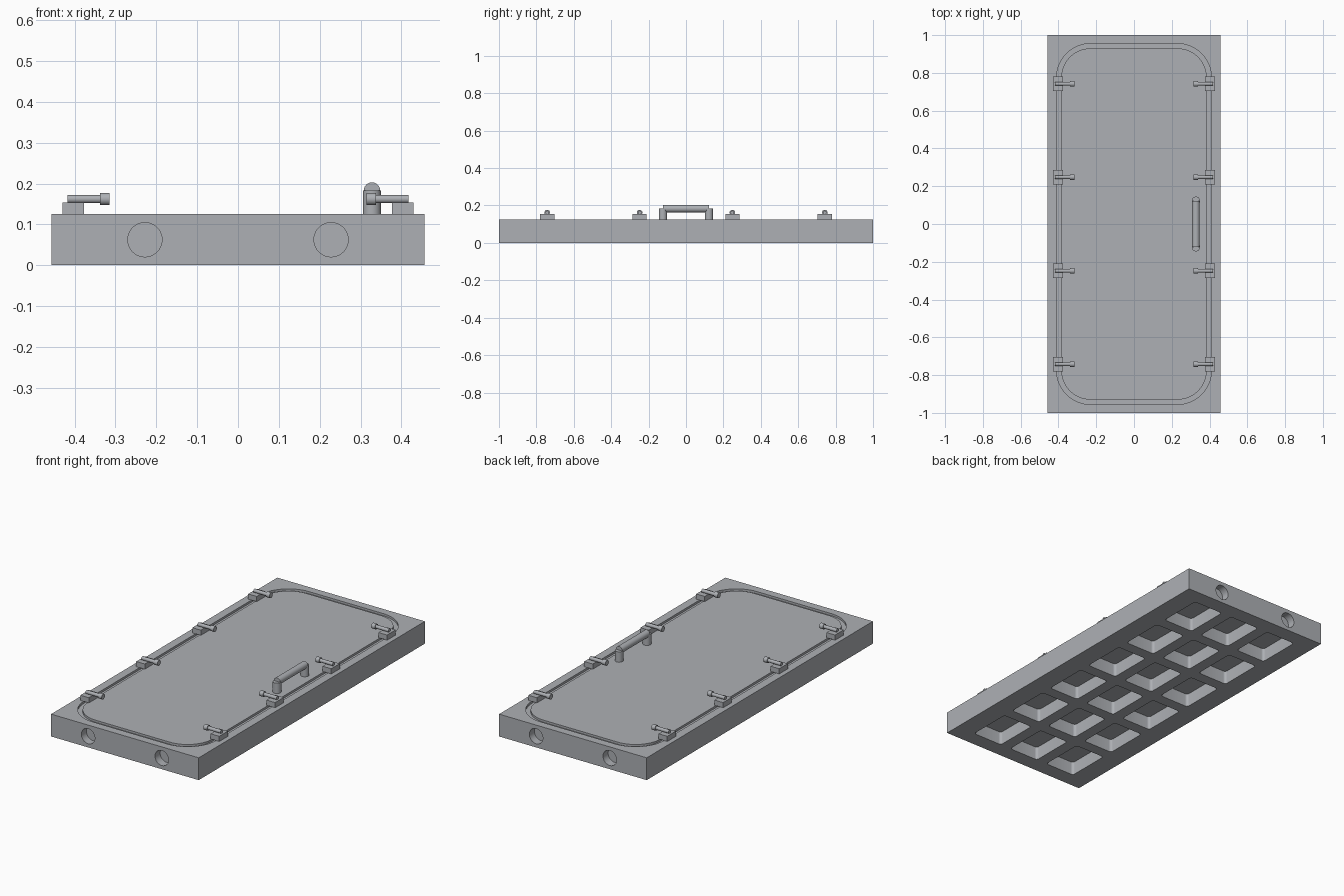
import bpy, bmesh, math
from mathutils import Matrix, Vector

if "Cube" in bpy.data.objects:
    bpy.data.objects.remove(bpy.data.objects["Cube"])

grey = bpy.data.materials.new("satin_grey")
grey.diffuse_color = (0.42, 0.435, 0.46, 1)
grey.use_nodes = True
grey.node_tree.nodes["Principled BSDF"].inputs["Base Color"].default_value = grey.diffuse_color
TOP = 0.125


def finish(bm, name, smooth=True):
    bmesh.ops.recalc_face_normals(bm, faces=bm.faces)
    me = bpy.data.meshes.new(name)
    bm.to_mesh(me)
    bm.free()
    ob = bpy.data.objects.new(name, me)
    bpy.context.collection.objects.link(ob)
    me.materials.append(grey)
    if smooth:
        shade(ob)
    return ob


def shade(ob):
    bpy.ops.object.select_all(action='DESELECT')
    bpy.context.view_layer.objects.active = ob
    ob.select_set(True)
    bpy.ops.object.shade_smooth_by_angle(angle=math.radians(30))


def box(bm, x0, x1, y0, y1, z0, z1):
    m = Matrix.Translation(((x0 + x1) / 2, (y0 + y1) / 2, (z0 + z1) / 2))
    bmesh.ops.create_cube(bm, size=1, matrix=m @ Matrix.Diagonal((x1 - x0, y1 - y0, z1 - z0, 1)))


def rod(bm, a, b, r, n=32):
    a, b = Vector(a), Vector(b)
    rot = (b - a).to_track_quat('Z', 'Y').to_matrix().to_4x4()
    bmesh.ops.create_cone(bm, cap_ends=True, segments=n, radius1=r, radius2=r,
                          depth=(b - a).length, matrix=Matrix.Translation((a + b) / 2) @ rot)


def round_rect(cx, cy, hx, hy, r, n):
    pts = []
    for k, (sx, sy) in enumerate([(1, 1), (-1, 1), (-1, -1), (1, -1)]):
        for i in range(n + 1):
            t = math.pi / 2 * (k + i / n)
            pts.append((cx + sx * (hx - r) + r * math.cos(t), cy + sy * (hy - r) + r * math.sin(t)))
    return pts


def loop(bm, pts, z):
    return [bm.verts.new((x, y, z)) for x, y in pts]


def bridge(bm, a, b):
    for i in range(len(a)):
        j = (i + 1) % len(a)
        bm.faces.new((a[i], a[j], b[j], b[i]))


# Cutters: rounded seam, end holes, underside pockets
bm = bmesh.new()
outer = round_rect(0, 0, 0.41, 0.955, 0.18, 14)
inner = round_rect(0, 0, 0.385, 0.93, 0.155, 14)
loops = [loop(bm, outer, 0.113), loop(bm, outer, 0.14), loop(bm, inner, 0.14), loop(bm, inner, 0.113)]
for i in range(4):
    bridge(bm, loops[i], loops[(i + 1) % 4])
for x in (-0.228, 0.228):
    for s in (-1, 1):
        rod(bm, (x, s * 0.955, 0.0625), (x, s * 1.05, 0.0625), 0.042, 40)
for i in range(3):
    for j in range(6):
        pts = round_rect((i - 1) * 0.25, (j - 2.5) * 0.315, 0.0925, 0.125, 0.015, 5)
        low, high = loop(bm, pts, -0.02), loop(bm, pts, 0.075)
        bridge(bm, low, high)
        bm.faces.new(low)
        bm.faces.new(high)
cutter = finish(bm, "slab_cutter", False)
cutter.hide_render = True

# Door slab
bm = bmesh.new()
box(bm, -0.457, 0.457, -1, 1, 0, TOP)
slab = finish(bm, "door_slab", False)
mod = slab.modifiers.new("cuts", 'BOOLEAN')
mod.operation = 'DIFFERENCE'
mod.solver = 'EXACT'
mod.object = cutter
bpy.context.view_layer.objects.active = slab
bpy.ops.object.modifier_apply(modifier=mod.name)
bpy.data.objects.remove(cutter)
shade(slab)

# Edge clamps: base block, round arm and knob
for s, side in ((-1, "left"), (1, "right")):
    for k, y in enumerate((-0.742, -0.248, 0.248, 0.742)):
        bm = bmesh.new()
        xa, xb = sorted((s * 0.377, s * 0.43))
        box(bm, xa, xb, y - 0.038, y + 0.038, TOP, 0.154)
        rod(bm, (s * 0.33, y, 0.162), (s * 0.418, y, 0.162), 0.01, 24)
        rod(bm, (s * 0.315, y, 0.162), (s * 0.338, y, 0.162), 0.015, 24)
        finish(bm, f"clamp_{side}_{k + 1}")

# Pull handle: two posts and a round bar
bm = bmesh.new()
for s in (-1, 1):
    rod(bm, (0.328, s * 0.123, TOP), (0.328, s * 0.123, 0.183), 0.022)
rod(bm, (0.328, -0.123, 0.183), (0.328, 0.123, 0.183), 0.02)
finish(bm, "pull_handle")
